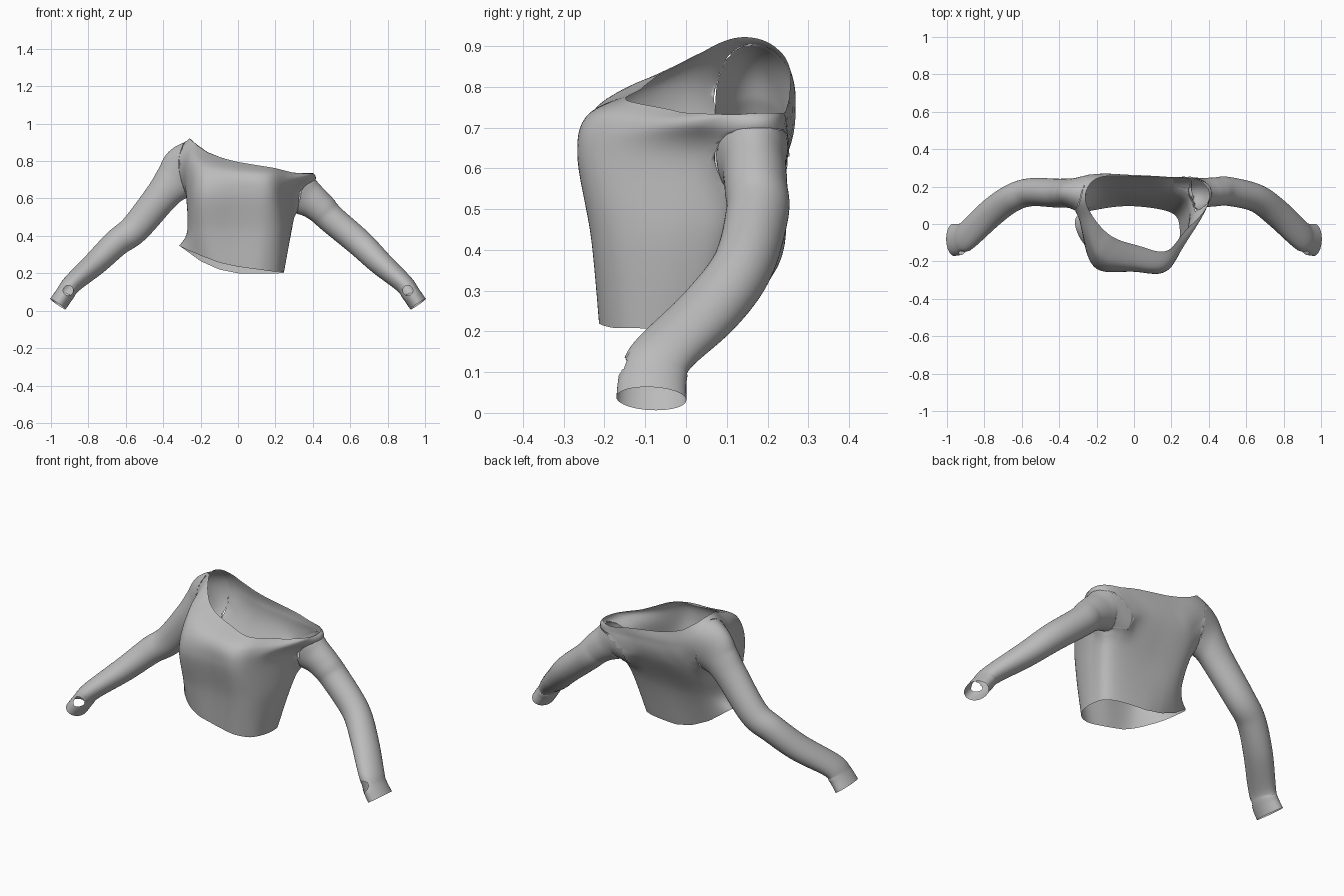
import bpy, bmesh, math
from mathutils import Vector
from mathutils.bvhtree import BVHTree

if "Cube" in bpy.data.objects:
    bpy.data.objects.remove(bpy.data.objects["Cube"])

cloth = bpy.data.materials.new("grey_cloth")
cloth.diffuse_color = (0.5, 0.5, 0.5, 1)
cloth.use_nodes = True
cloth.node_tree.nodes["Principled BSDF"].inputs["Base Color"].default_value = cloth.diffuse_color


def spline(points, n, closed=False):
    """Smooth curve through points, n steps per span (any dimension)."""
    out, m = [], len(points)
    get = (lambda i: points[i % m]) if closed else (lambda i: points[max(0, min(m - 1, i))])
    for i in range(m if closed else m - 1):
        a, b, c, d = (get(i + k) for k in (-1, 0, 1, 2))
        for s in range(n):
            t = s / n
            out.append(tuple(0.5 * (2 * q + (r - p) * t + (2 * p - 5 * q + 4 * r - w) * t * t
                                    + (3 * q - p - 3 * r + w) * t ** 3)
                             for p, q, r, w in zip(a, b, c, d)))
    if not closed:
        out.append(tuple(points[-1]))
    return out


def loft(rings, capped):
    """Tube of quads through rings, optionally closed by end fans."""
    bm = bmesh.new()
    vs = [[bm.verts.new(p) for p in ring] for ring in rings]
    n = len(vs[0])
    for a, b in zip(vs, vs[1:]):
        for i in range(n):
            bm.faces.new((a[i], a[(i + 1) % n], b[(i + 1) % n], b[i]))
    if capped:
        for ring in (vs[0], vs[-1]):
            mid = bm.verts.new(sum((v.co for v in ring), Vector()) / n)
            for i in range(n):
                bm.faces.new((ring[i], ring[(i + 1) % n], mid))
    bm.normal_update()
    return bm


def solid_tree(rings):
    bm = loft(rings, True)
    tree = BVHTree.FromBMesh(bm)
    bm.free()
    return tree


def inside(tree, p):
    """Count surface crossings along a ray."""
    d, q, hits = Vector((.13, -.31, -.94)).normalized(), p.copy(), 0
    while hits < 30:
        hit = tree.ray_cast(q, d)[0]
        if hit is None:
            break
        hits += 1
        q = hit + d * 1e-5
    return hits % 2 == 1


def trim(bm, solid, wall):
    """Drop faces inside a solid; pull the cut edge onto its wall."""
    hidden = {v for v in bm.verts if inside(solid, v.co)}
    bmesh.ops.delete(bm, geom=[f for f in bm.faces if all(v in hidden for v in f.verts)],
                     context='FACES_ONLY')
    for v in hidden:
        if v.link_faces:
            v.co = wall.find_nearest(v.co)[0]
    bmesh.ops.delete(bm, geom=[v for v in bm.verts if not v.link_faces], context='VERTS')


def fillet(bm, wall, reach=.08):
    """Swell the cloth near a seam so both parts meet in a soft curve."""
    moves = []
    for v in bm.verts:
        co, normal, _, d = wall.find_nearest(v.co)
        if d < reach:
            k = 1 - d / reach
            way = v.normal * (1 - k / 2) + normal * (k / 2)
            if way.length > .1:
                moves.append((v, way.normalized() * reach / 4 * k * k))
    for v, move in moves:
        v.co += move


def finish(name, bm):
    bmesh.ops.recalc_face_normals(bm, faces=bm.faces)
    for f in bm.faces:
        f.smooth = True
    me = bpy.data.meshes.new(name)
    bm.to_mesh(me)
    bm.free()
    me.materials.append(cloth)
    bpy.context.collection.objects.link(bpy.data.objects.new(name, me))


def ramp(x, pts):
    for (x0, z0), (x1, z1) in zip(pts, pts[1:]):
        if x <= x1:
            return z0 + (z1 - z0) * max(0, (x - x0) / (x1 - x0))
    return pts[-1][1]


def neck_z(x, y):
    return ramp(x, [(-.26, .922), (-.22, .885), (-.16, .845), (-.08, .815), (0, .795),
                    (.2, .762), (.3, .737), (.4, .732)])


def hem_z(x, y):
    front = ramp(x, [(-.31, .345), (-.2, .295), (-.1, .257), (0, .235), (.2, .208), (.25, .21)])
    back = ramp(x, [(-.31, .345), (-.2, .265), (-.1, .22), (0, .2), (.25, .2)])
    return front + (back - front) * min(1, max(0, (y + .15) / .2))


# Torso outlines, anticlockwise from the front centre, with a height rule each
outlines = [
    ([(0, -.205), (.13, -.21), (.22, -.15), (.245, -.03), (.2, .06),
      (0, .095), (-.18, .08), (-.31, .035), (-.28, -.09), (-.16, -.19)], hem_z),
    ([(0, -.22), (.15, -.23), (.24, -.16), (.285, 0), (.25, .12),
      (0, .15), (-.18, .14), (-.262, .04), (-.26, -.11), (-.18, -.21)], lambda x, y: .43),
    ([(0, -.255), (.15, -.262), (.23, -.18), (.305, .03), (.31, .205),
      (0, .245), (-.21, .225), (-.275, .07), (-.262, -.12), (-.19, -.245)], lambda x, y: .63),
    ([(0, -.23), (.16, -.235), (.26, -.12), (.37, .06), (.37, .215),
      (0, .262), (-.24, .242), (-.305, .13), (-.255, -.07), (-.17, -.195)],
     lambda x, y: .5 * neck_z(x, y) + .34),
    ([(.02, -.115), (.17, -.145), (.27, -.04), (.39, .1), (.34, .23),
      (0, .255), (-.19, .24), (-.255, .15), (-.22, .04), (-.12, -.065)], neck_z),
]
keys = [[(x, y, h(x, y)) for x, y in spline(pts, 10, True)] for pts, h in outlines]
torso_rings = list(zip(*[spline(col, 14) for col in zip(*keys)]))


def sleeve_rings(path):
    """Rings along (x, y, z, height radius, depth radius)."""
    pts = spline(path, 10)
    rings = []
    for i, p in enumerate(pts):
        t = (Vector(pts[min(i + 1, len(pts) - 1)][:3]) - Vector(pts[max(i - 1, 0)][:3])).normalized()
        u = Vector((0, 1, 0))
        u = (u - t * u.dot(t)).normalized()
        v = u.cross(t)
        rings.append([Vector(p[:3]) + v * p[3] * math.cos(a) + u * p[4] * math.sin(a)
                      for a in (math.tau * k / 48 for k in range(48))])
    return rings


# Raised left shoulder and dropped right shoulder share one forearm shape
forearm = [(.65, .14, .362, .073, .075), (.76, .062, .256, .065, .078),
           (.885, -.055, .145, .052, .078), (.925, -.08, .09, .05, .083),
           (.963, -.085, .035, .05, .086)]
left = [(.12, .165, .72, .06, .06), (.2, .165, .775, .085, .075), (.275, .165, .765, .125, .08),
        (.34, .165, .695, .107, .078), (.41, .165, .61, .09, .077),
        (.55, .17, .44, .08, .075)] + forearm
right = [(.2, .165, .6, .06, .06), (.31, .165, .63, .085, .075), (.375, .168, .6, .093, .078),
         (.44, .172, .55, .084, .077), (.5, .175, .49, .077, .077)] + forearm
sleeves = {"left_sleeve": sleeve_rings([(-p[0], *p[1:]) for p in left]),
           "right_sleeve": sleeve_rings(right)}

torso = loft(torso_rings, False)
torso_solid = solid_tree(torso_rings)
torso_wall = BVHTree.FromBMesh(torso)
walls = []

for name, rings in sleeves.items():
    bm = loft(rings, False)
    wall = BVHTree.FromBMesh(bm)
    walls.append(wall)
    trim(bm, torso_solid, torso_wall)
    trim(torso, solid_tree(rings), wall)
    fillet(bm, torso_wall)
    # Round thumb hole in the front of the cuff
    side = -1 if name.startswith("left") else 1
    hole = Vector((side * .908, 0, .108))
    front = [v for v in bm.verts if v.co.y < -.095]
    near = {v for v in front if (Vector((v.co.x, 0, v.co.z)) - hole).length < .027}
    rim = {v for f in bm.faces if any(v in near for v in f.verts) for v in f.verts} - near
    bmesh.ops.delete(bm, geom=list(near), context='VERTS')
    for v in rim:
        d = Vector((v.co.x, 0, v.co.z)) - hole
        d = hole + d.normalized() * .027
        v.co.x, v.co.z = d.x, d.z
    finish(name, bm)
for wall in walls:
    fillet(torso, wall)
finish("bodice", torso)
